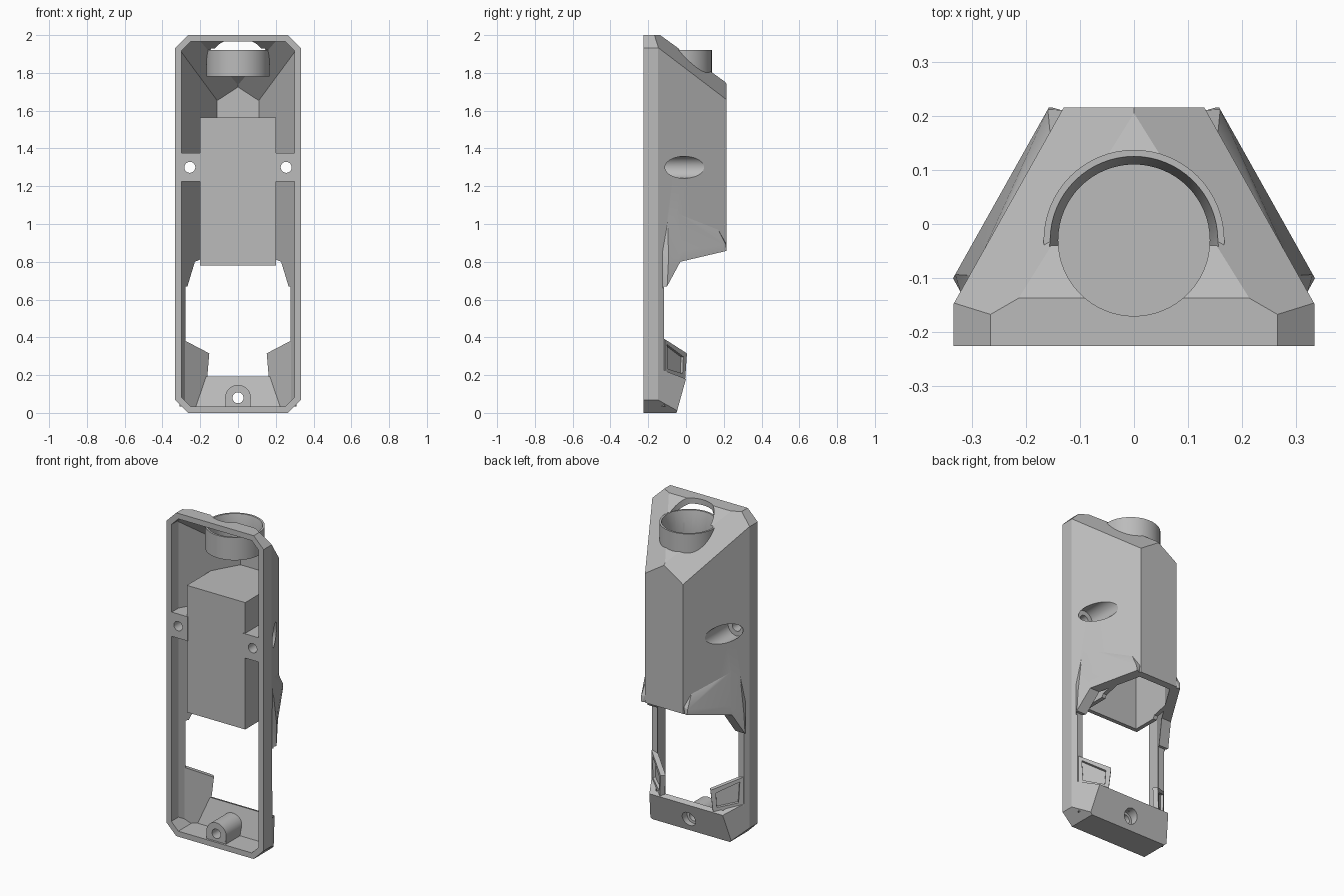
import bpy, bmesh, math
from mathutils import Vector, Matrix

if "Cube" in bpy.data.objects:
    bpy.data.objects.remove(bpy.data.objects["Cube"], do_unlink=True)

grey = bpy.data.materials.new("light grey")
grey.use_nodes = True
COLOUR = (0.5, 0.5, 0.5, 1)
grey.diffuse_color = COLOUR
grey.node_tree.nodes["Principled BSDF"].inputs["Base Color"].default_value = COLOUR

# Outer planes of the housing: normal, point on plane, mirrored in x
PLANES = [
    ((1, 0, 0), (0.333, 0, 0), True),
    ((0.362, 0.203, 0), (0.333, -0.147, 0), True),
    ((0, 1, 0), (0, 0.215, 0), False),
    ((0, 0, -1), (0, 0, 0), False),
    ((0, 0, 1), (0, 0, 2), False),
    ((1, 0, 1), (0.265, 0, 2), True),
    ((1, 0, -1), (0.265, 0, 0), True),
    ((0.5, 0.866, 0.77), (0.265, -0.167, 2), True),
    ((0, 0.72, 1), (0, -0.137, 2), False),
]
CAP = ((0, 1, -0.278), (0, -0.05, 0), False)


def make(name, bm):
    bmesh.ops.recalc_face_normals(bm, faces=bm.faces)
    me = bpy.data.meshes.new(name)
    bm.to_mesh(me)
    bm.free()
    me.materials.append(grey)
    ob = bpy.data.objects.new(name, me)
    bpy.context.collection.objects.link(ob)
    return ob


def block(bm, lo, hi):
    lo, hi = Vector(lo), Vector(hi)
    m = Matrix.Translation((lo + hi) / 2) @ Matrix.Diagonal((*(hi - lo), 1))
    bmesh.ops.create_cube(bm, size=1, matrix=m)


def hull(name, inset, lo, hi, planes=PLANES):
    """A block trimmed by the housing planes moved inward."""
    bm = bmesh.new()
    block(bm, lo, hi)
    for n, p, mirrored in planes:
        for s in ((1, -1) if mirrored else (1,)):
            no = Vector((n[0] * s, n[1], n[2])).normalized()
            co = Vector((p[0] * s, p[1], p[2])) - no * inset
            cut = bmesh.ops.bisect_plane(
                bm, geom=bm.verts[:] + bm.edges[:] + bm.faces[:], dist=1e-6,
                plane_co=co, plane_no=no, clear_outer=True)["geom_cut"]
            edges = [e for e in cut if isinstance(e, bmesh.types.BMEdge)]
            if len(edges) > 2:
                bmesh.ops.contextual_create(bm, geom=edges)
    return make(name, bm)


def rod(name, centre, r, length, r2=None, along_y=False, sides=64):
    bm = bmesh.new()
    m = Matrix.Translation(centre)
    if along_y:
        m = m @ Matrix.Rotation(math.pi / 2, 4, 'X')
    bmesh.ops.create_cone(bm, cap_ends=True, segments=sides, radius1=r,
                          radius2=r if r2 is None else r2, depth=length, matrix=m)
    return make(name, bm)


def y_rod(name, x, z, r, y0, y1):
    return rod(name, (x, (y0 + y1) / 2, z), r, y1 - y0, along_y=True, sides=40)


def prism(bm, points, offset):
    face = bm.faces.new([bm.verts.new(p) for p in points])
    ext = bmesh.ops.extrude_face_region(bm, geom=[face], use_keep_orig=True)["geom"]
    bmesh.ops.translate(bm, vec=offset, verts=[v for v in ext if isinstance(v, bmesh.types.BMVert)])
    return [f for f in ext if isinstance(f, bmesh.types.BMFace)][0]


def combine(target, tool, operation):
    mod = target.modifiers.new("cut", 'BOOLEAN')
    mod.operation, mod.solver, mod.object = operation, 'EXACT', tool
    tool.hide_render = True
    bpy.context.view_layer.objects.active = target
    bpy.ops.object.modifier_apply(modifier=mod.name)
    bpy.data.objects.remove(tool, do_unlink=True)


def add(tool):
    combine(housing, tool, 'UNION')


def cut(tool):
    combine(housing, tool, 'DIFFERENCE')


WALL = 0.034
housing = hull("housing", 0, (-1, -0.225, -1), (1, 1, 3))

# Flared hoods above the side openings
side_n = Vector((0.872, 0.489, 0))
low_edge = [(-0.112, 0.66), (-0.105, 0.80), (-0.03, 0.86), (0.205, 0.84), (0.2, 0.89)]
top_edge = [(-0.125, 0.66), (-0.125, 0.85), (-0.095, 1.02), (-0.045, 1.055), (0.17, 0.97), (0.21, 0.9)]
for s in (1, -1):
    bm = bmesh.new()
    for edge, lift in ((low_edge, 0.024), (top_edge, 0), (low_edge + top_edge, -0.012)):
        for y, z in edge:
            p = Vector((0.333 - 0.561 * (y + 0.147), y, z)) + side_n * lift
            bm.verts.new((p.x * s, p.y, p.z))
    res = bmesh.ops.convex_hull(bm, input=bm.verts)
    bmesh.ops.delete(bm, geom=[v for v in bm.verts if not v.link_faces], context='VERTS')
    add(make("hood", bm))

# Hollow interior, open to the front
cut(hull("cavity", WALL, (-1, -0.5, -1), (1, 1, 3), PLANES + [CAP]))

# Collar around the top port
add(rod("collar", (0, -0.03, 1.85), 0.167, 0.14))

# Pocket in the middle and the screw bosses
add(hull("pocket", 0.015, (-0.2, -0.215, 0.78), (0.2, 1, 1.565)))
for x0, x1 in ((0.19, 0.5), (-0.5, -0.19)):
    add(hull("side_boss", 0.01, (x0, -0.221, 1.225), (x1, 0.12, 1.375)))
add(y_rod("bottom_boss", 0, 0.08, 0.068, -0.212, -0.052))
bm = bmesh.new()
block(bm, (-0.067, -0.211, 0.012), (0.067, -0.056, 0.08))
add(make("boss_foot", bm))

# Large opening through the lower back
outline = [(-0.053, -0.01), (0, 0.18), (-0.117, 0.225), (-0.117, 0.67), (-0.1, 0.67),
           (-0.03, 0.8), (0.225, 0.86), (0.5, 0.86), (0.5, -0.01)]
bm = bmesh.new()
prism(bm, [(-1, y, z) for y, z in outline], (2, 0, 0))
cut(make("opening", bm))

# Pocket hollow, port and screw holes
cut(hull("pocket_hollow", WALL + 0.001, (-0.175, -0.19, 0.5), (0.175, 1, 1.54)))
cut(rod("port", (0, -0.03, 1.95), 0.14, 0.5))
cut(rod("port_bevel", (0, -0.03, 1.885), 0.138, 0.09, 0.157))
for x, z, head, seat in ((0.255, 1.3, 0.058, -0.13), (-0.255, 1.3, 0.058, -0.13), (0, 0.08, 0.045, -0.075)):
    cut(y_rod("screw_hole", x, z, 0.029, -0.5, 0.4))
    cut(y_rod("screw_head", x, z, head, seat, 0.4))

# Clips inside the lower corners, with a square recess on the back
for s, name in ((1, "left_clip"), (-1, "right_clip")):
    bm = bmesh.new()
    start, run = Vector((0.295, -0.135, 0)), Vector((-0.143, 0.117, 0))
    out = Vector((0.63 * s, 0.77, 0)) * 0.03

    def on_clip(u, z):
        p = start + run * u
        return (p.x * s, p.y, z)

    back = prism(bm, [on_clip(0, 0.39), on_clip(1, 0.315), on_clip(0.92, 0.18), on_clip(0, 0.21)], out)
    prism(bm, [on_clip(0, 0.21), on_clip(0.92, 0.18), on_clip(0.6, 0.035), on_clip(0, 0.035)], out * 0.8)
    bmesh.ops.recalc_face_normals(bm, faces=bm.faces)
    bmesh.ops.inset_individual(bm, faces=[back], thickness=0.035)
    bmesh.ops.inset_individual(bm, faces=[back], thickness=0.002, depth=-0.015)
    make(name, bm)

# Smooth the round parts and keep flat edges sharp
bpy.ops.object.select_all(action='DESELECT')
housing.select_set(True)
bpy.context.view_layer.objects.active = housing
bpy.ops.object.shade_smooth_by_angle(angle=math.radians(20))
